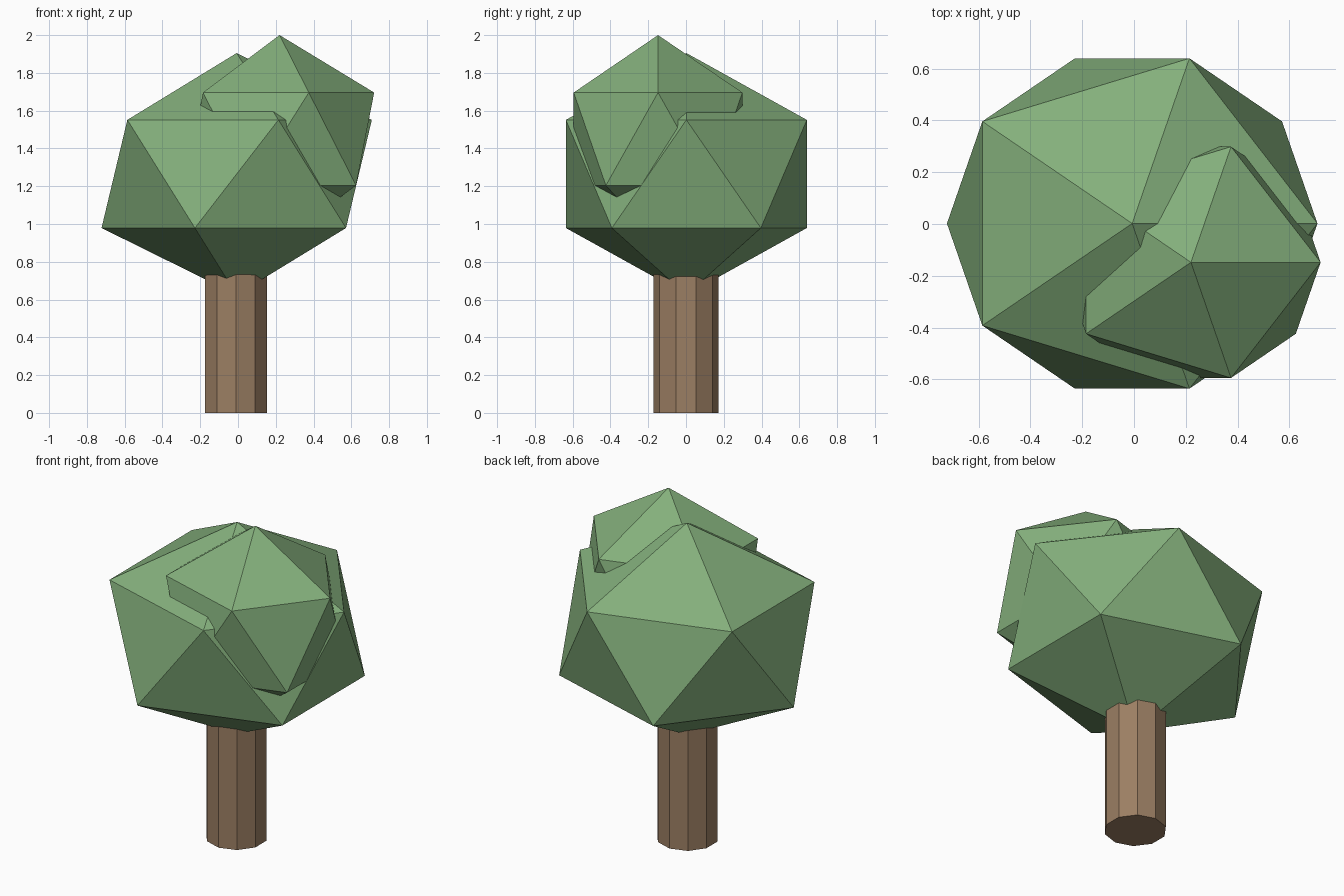
import bpy
import bmesh
from mathutils import Matrix

cube = bpy.data.objects.get("Cube")
if cube:
    bpy.data.objects.remove(cube, do_unlink=True)


def make_material(name, rgb):
    mat = bpy.data.materials.new(name)
    mat.use_nodes = True
    color = (*rgb, 1.0)
    mat.diffuse_color = color
    mat.node_tree.nodes["Principled BSDF"].inputs["Base Color"].default_value = color
    return mat


def add_object(name, bm, mat):
    mesh = bpy.data.meshes.new(name)
    bm.to_mesh(mesh)
    bm.free()
    mesh.materials.append(mat)
    obj = bpy.data.objects.new(name, mesh)
    bpy.context.collection.objects.link(obj)
    return obj


def foliage(name, center, radii, mat):
    """Flat-faced icosahedron stretched to the given radii."""
    bm = bmesh.new()
    matrix = Matrix.Translation(center) @ Matrix.Diagonal((*radii, 1.0))
    bmesh.ops.create_icosphere(bm, subdivisions=1, radius=1.0, matrix=matrix)
    return add_object(name, bm, mat)


leaf_green = make_material("leaf green", (0.23, 0.43, 0.20))
bark_brown = make_material("bark brown", (0.33, 0.21, 0.125))

# Trunk: ten-sided post reaching into the crown
height = 0.95
bm = bmesh.new()
bmesh.ops.create_cone(
    bm, cap_ends=True, segments=10, radius1=0.172, radius2=0.172, depth=height,
    matrix=Matrix.Translation((-0.01, 0, height / 2)))
add_object("trunk", bm, bark_brown)

# Crown: one large clump with a smaller one on its front left shoulder
foliage("large_foliage", (-0.007, 0.002, 1.265), (0.80, 0.75, 0.64), leaf_green)
foliage("small_foliage", (0.22, -0.148, 1.45), (0.56, 0.525, 0.55), leaf_green)
